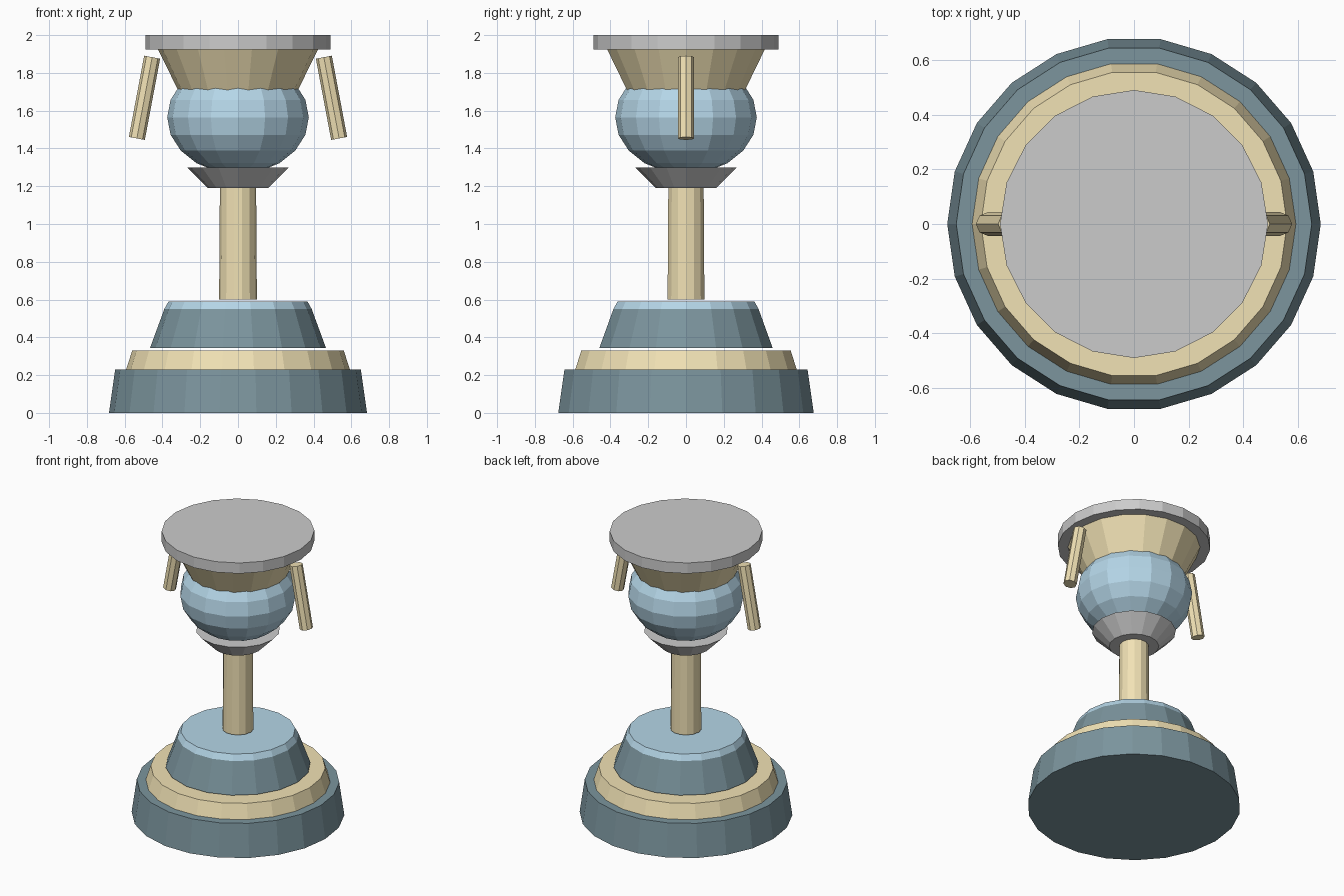
import bpy, bmesh
from math import sin, cos, pi, atan2, hypot
from mathutils import Matrix

if "Cube" in bpy.data.objects:
    bpy.data.objects.remove(bpy.data.objects["Cube"])


def paint(name, rgb):
    m = bpy.data.materials.new(name)
    m.diffuse_color = (*rgb, 1)
    m.use_nodes = True
    m.node_tree.nodes["Principled BSDF"].inputs["Base Color"].default_value = m.diffuse_color
    return m


cream = paint("cream", (0.88, 0.76, 0.46))
blue = paint("light_blue", (0.46, 0.67, 0.80))
slate = paint("slate", (0.20, 0.30, 0.34))


def lathe(name, sides, profile, mat=None, matrix=None):
    """Flat-faced solid of revolution, profile = (radius, z) from bottom to top."""
    bm = bmesh.new()
    rings = []
    for r, z in profile:
        rings.append([bm.verts.new((r * cos(2 * pi * i / sides), r * sin(2 * pi * i / sides), z))
                      for i in range(sides)])
    for a, b in zip(rings, rings[1:]):
        for i in range(sides):
            j = (i + 1) % sides
            bm.faces.new((a[i], a[j], b[j], b[i]))
    bm.faces.new(rings[0][::-1])
    bm.faces.new(rings[-1])
    me = bpy.data.meshes.new(name)
    bm.to_mesh(me)
    bm.free()
    if mat:
        me.materials.append(mat)
    ob = bpy.data.objects.new(name, me)
    if matrix:
        ob.matrix_world = matrix
    bpy.context.collection.objects.link(ob)
    return ob


# Stepped base
lathe("base_plinth", 22, [(0.683, 0), (0.65, 0.23)], slate)
lathe("base_ring", 22, [(0.592, 0.23), (0.56, 0.33)], cream)
lathe("base_cone", 18, [(0.466, 0.343), (0.39, 0.55)], slate)
lathe("base_cap", 18, [(0.39, 0.55), (0.368, 0.59)], blue)

# Stem and collar
lathe("stem", 14, [(0.10, 0.60), (0.096, 1.19)], cream)
lathe("collar", 16, [(0.16, 1.19), (0.27, 1.30)])

# Squashed ball
bm = bmesh.new()
bmesh.ops.create_uvsphere(bm, u_segments=16, v_segments=10, radius=1,
                          matrix=Matrix.Translation((0, 0, 1.565)) @ Matrix.Diagonal((0.375, 0.375, 0.30, 1)))
me = bpy.data.meshes.new("ball")
bm.to_mesh(me)
bm.free()
me.materials.append(blue)
bpy.context.collection.objects.link(bpy.data.objects.new("ball", me))

# Bowl and top plate
lathe("bowl", 18, [(0.293, 1.66), (0.424, 1.925)], cream)
lathe("top_plate", 20, [(0.49, 1.925), (0.49, 2.0)])

# Tilted handles on both sides
dx, dz = 0.081, 0.43
half = hypot(dx, dz) / 2
for side, label in ((1, "right"), (-1, "left")):
    place = (Matrix.Translation((side * 0.495, 0, 1.668))
             @ Matrix.Rotation(-side * atan2(dx, dz), 4, 'Y'))
    lathe("handle_" + label, 8, [(0.043, -half), (0.043, half)], cream, place)
